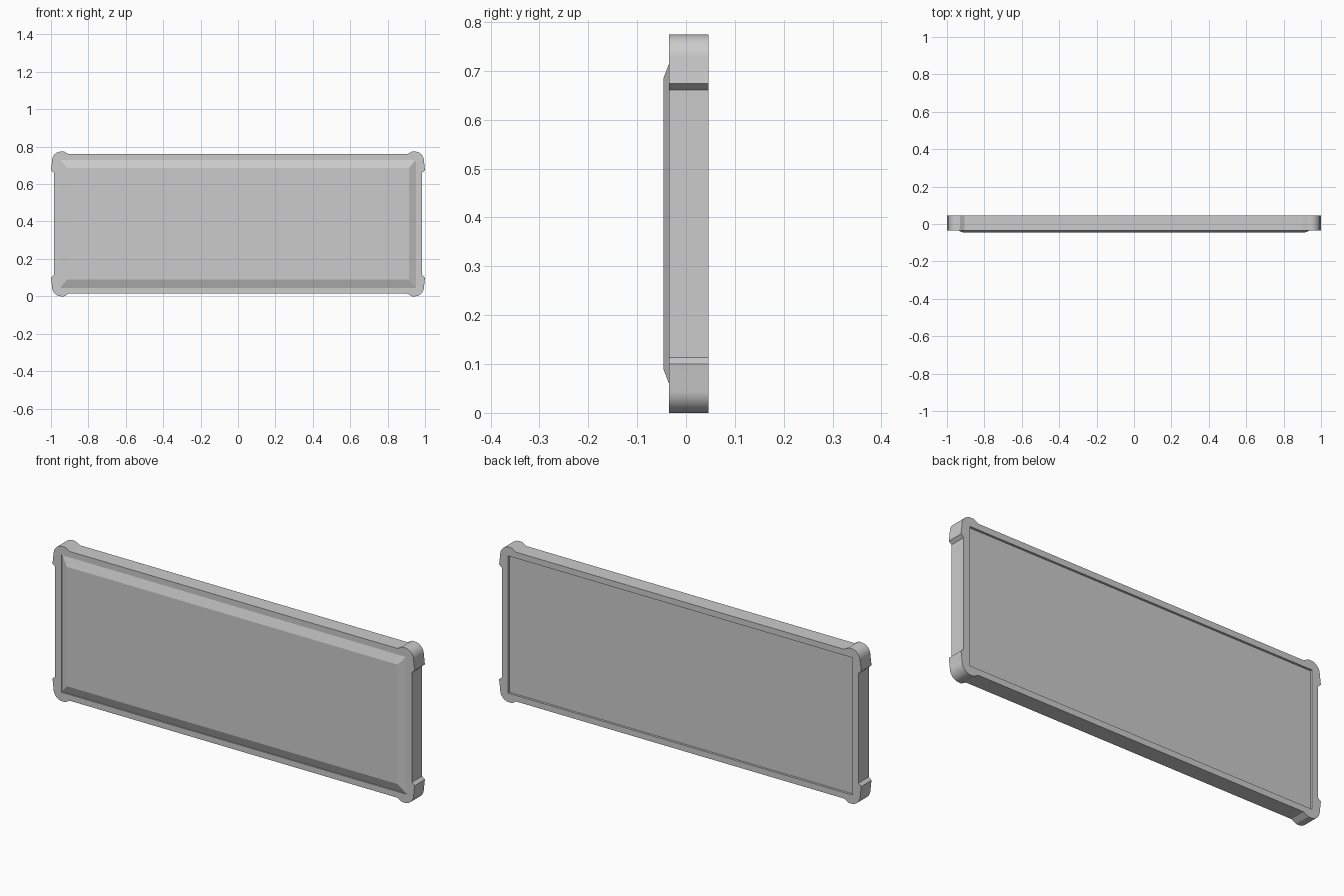
import bpy, bmesh, math

if "Cube" in bpy.data.objects:
    bpy.data.objects.remove(bpy.data.objects["Cube"])

MID = 0.387                  # height of the centre line
OPEN_X, OPEN_Z = 0.951, 0.3425   # half size of the frame opening


def finish(name, bm):
    bmesh.ops.recalc_face_normals(bm, faces=bm.faces)
    me = bpy.data.meshes.new(name)
    bm.to_mesh(me)
    bm.free()
    ob = bpy.data.objects.new(name, me)
    bpy.context.collection.objects.link(ob)
    return ob


def rect(hx, hz):
    return [(hx, hz), (-hx, hz), (-hx, -hz), (hx, -hz)]


def ring(bm, pts, y):
    return [bm.verts.new((x, y, z + MID)) for x, z in pts]


# Outline of one corner guard, mirrored to all four corners
quarter = [(0.985, 0.274), (1.0, 0.287)]
for i in range(11):
    a = math.radians(9 * i)
    quarter.append((0.945 + 0.049 * math.cos(a), 0.338 + 0.049 * math.sin(a)))
quarter += [(0.93, 0.387), (0.905, 0.3725)]

outline = []
for sx, sz in ((1, 1), (-1, 1), (-1, -1), (1, -1)):
    pts = [(sx * x, sz * z) for x, z in quarter]
    outline += pts if sx * sz > 0 else pts[::-1]

# Frame with corner guards and a rectangular opening
bm = bmesh.new()
edges = []
for pts in (outline, rect(OPEN_X, OPEN_Z)):
    vs = ring(bm, pts, -0.035)
    edges += [bm.edges.new((vs[i - 1], vs[i])) for i in range(len(vs))]
bmesh.ops.triangle_fill(bm, edges=edges, use_beauty=True, use_dissolve=False)
ext = bmesh.ops.extrude_face_region(bm, geom=bm.faces[:])
moved = [g for g in ext["geom"] if isinstance(g, bmesh.types.BMVert)]
bmesh.ops.translate(bm, verts=moved, vec=(0, 0.081, 0))
frame = finish("frame", bm)
bpy.context.view_layer.objects.active = frame
frame.select_set(True)
bpy.ops.object.shade_smooth_by_angle(angle=math.radians(20))

# Panel: recessed back, bevelled front that stands proud of the frame
bm = bmesh.new()
rings = [ring(bm, rect(OPEN_X, OPEN_Z), 0.035),
         ring(bm, rect(OPEN_X, OPEN_Z), -0.029),
         ring(bm, rect(0.914, 0.298), -0.046)]
for a, b in zip(rings, rings[1:]):
    for i in range(4):
        bm.faces.new((a[i - 1], a[i], b[i], b[i - 1]))
bm.faces.new(rings[0])
bm.faces.new(rings[-1])
finish("panel", bm)
